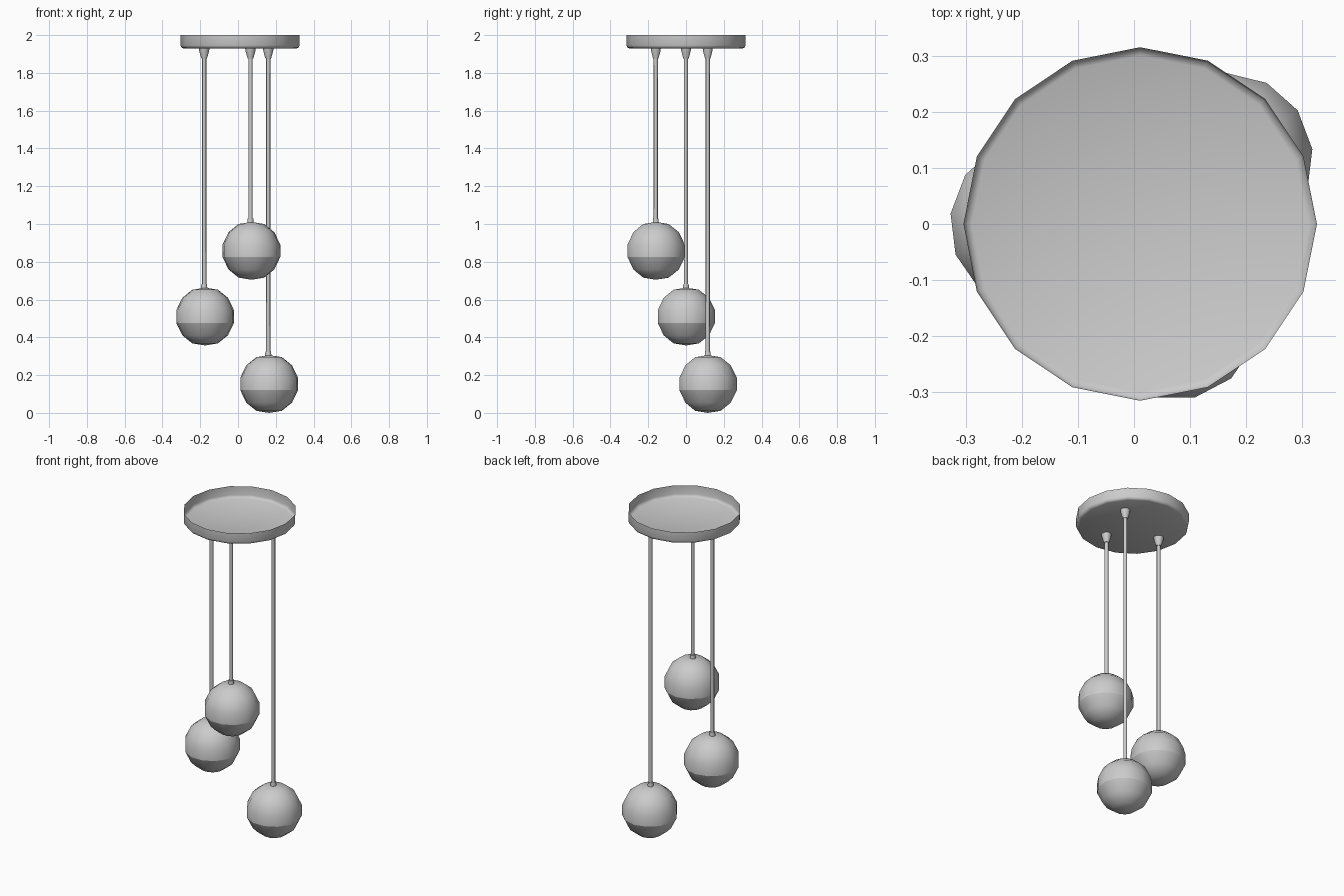
import bpy, bmesh
from math import sin, cos, pi, radians

if "Cube" in bpy.data.objects:
    bpy.data.objects.remove(bpy.data.objects["Cube"])


def lathe(name, profile, sides, loc, phase=0.0, angle=40):
    """Revolve (radius, z) points about z; radius 0 makes a pole."""
    bm = bmesh.new()
    rings = []
    for r, z in profile:
        if r == 0:
            rings.append([bm.verts.new((0, 0, z))] * sides)
        else:
            rings.append([bm.verts.new((r * cos(phase + 2 * pi * i / sides),
                                        r * sin(phase + 2 * pi * i / sides), z))
                          for i in range(sides)])
    for a, b in zip(rings, rings[1:]):
        for i in range(sides):
            j = (i + 1) % sides
            quad = list(dict.fromkeys((a[i], a[j], b[j], b[i])))
            bm.faces.new(quad)
    mesh = bpy.data.meshes.new(name)
    bm.to_mesh(mesh)
    bm.free()
    ob = bpy.data.objects.new(name, mesh)
    ob.location = loc
    bpy.context.collection.objects.link(ob)
    bpy.ops.object.select_all(action='DESELECT')
    ob.select_set(True)
    bpy.context.view_layer.objects.active = ob
    bpy.ops.object.shade_smooth_by_angle(angle=radians(angle))
    return ob


# Ceiling canopy: open-topped round dish with a softened lower edge
lathe("ceiling_canopy",
      [(0, 1.93), (0.300, 1.93), (0.311, 1.935), (0.315, 1.946), (0.315, 2.0)],
      16, (0.011, 0, 0), angle=50)

# Globe halves meet at a seam just below the middle
lower = [(0, -0.153), (0.068, -0.142), (0.122, -0.099), (0.154, -0.033)]
upper = [(0.154, -0.033), (0.154, 0.033), (0.122, 0.099), (0.068, 0.142), (0, 0.153)]

# Pendants: rod x, rod y, globe centre height
pendants = {
    "left": (-0.179, 0.0, 0.51),
    "front": (0.066, -0.16, 0.858),
    "right": (0.160, 0.115, 0.153),
}
for side, (x, y, zc) in pendants.items():
    globe = (x + 0.005, y, zc)
    lathe(side + "_globe_lower", lower, 13, globe, pi / 2, 60)
    lathe(side + "_globe_upper", upper, 13, globe, pi / 2, 60)
    # Collar on top of the globe
    top = zc + 0.148
    lathe(side + "_globe_collar",
          [(0.017, top), (0.015, top + 0.024), (0, top + 0.024)], 10, (x, y, 0))
    # Hanging rod
    lathe(side + "_rod", [(0.011, top), (0.011, 1.93)], 8, (x, y, 0), angle=60)
    # Tapered cord grip under the canopy
    lathe(side + "_cord_grip",
          [(0, 1.876), (0.015, 1.876), (0.026, 1.915), (0.028, 1.93)],
          10, (x, y, 0))
